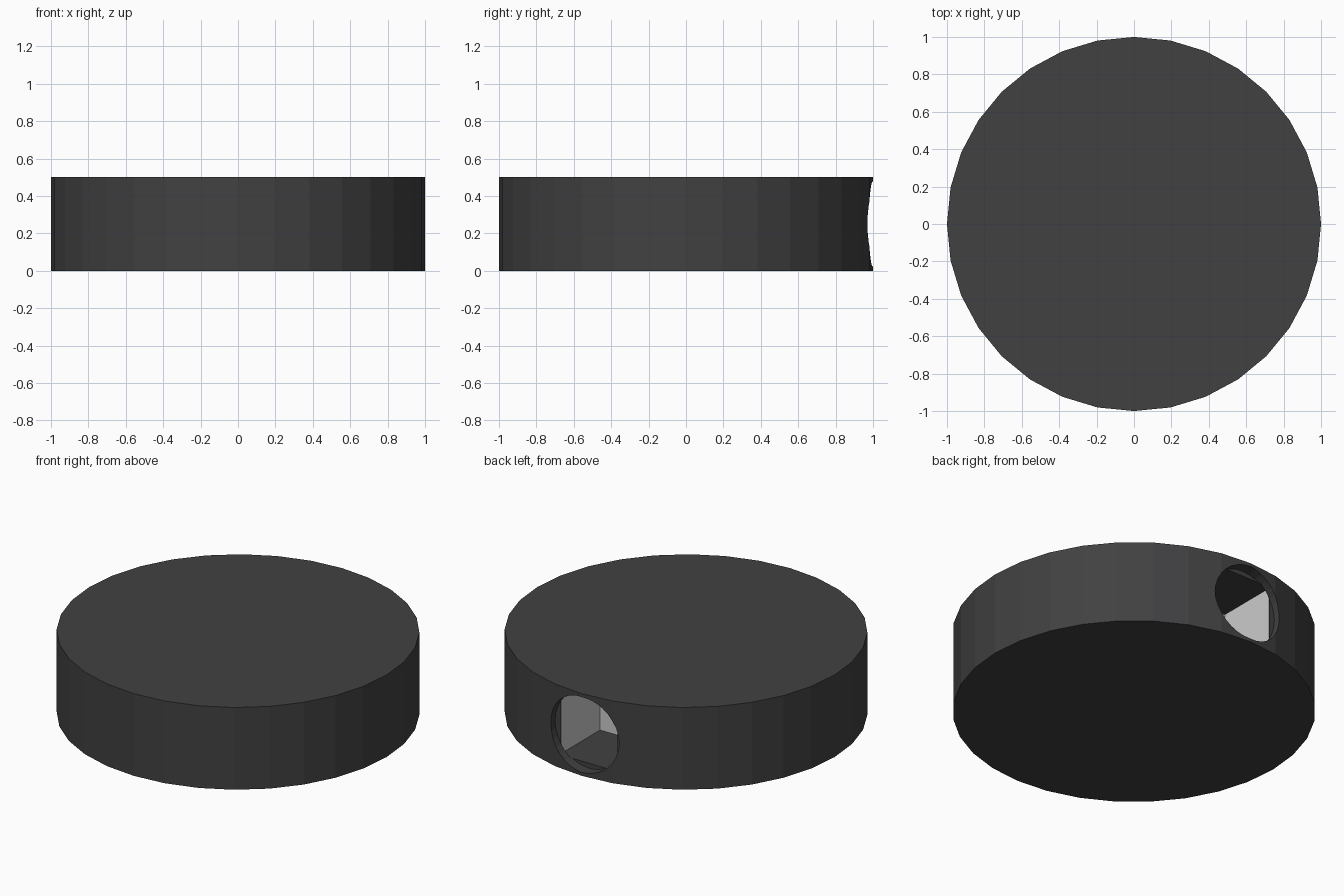
import bpy, math

if "Cube" in bpy.data.objects:
    bpy.data.objects.remove(bpy.data.objects["Cube"])


def cylinder(name, radius, depth, loc, rot=(0, 0, 0)):
    bpy.ops.mesh.primitive_cylinder_add(vertices=32, radius=radius, depth=depth,
                                        location=loc, rotation=rot)
    ob = bpy.context.object
    ob.name = name
    return ob


def cut(target, cutter):
    mod = target.modifiers.new("cut", 'BOOLEAN')
    mod.operation = 'DIFFERENCE'
    mod.solver = 'EXACT'
    mod.object = cutter
    bpy.context.view_layer.objects.active = target
    bpy.ops.object.modifier_apply(modifier=mod.name)
    bpy.data.objects.remove(cutter, do_unlink=True)


def panel(name, x0, x1, y0, y1, z0=0.05, z1=0.45):
    bpy.ops.mesh.primitive_cube_add(size=1, location=((x0 + x1) / 2, (y0 + y1) / 2, (z0 + z1) / 2))
    ob = bpy.context.object
    ob.name = name
    ob.scale = (x1 - x0, y1 - y0, z1 - z0)


# Dark hollow drum
shell = cylinder("drum_shell", 1.0, 0.5, (0, 0, 0.25))
dark = bpy.data.materials.new("dark_grey")
dark.diffuse_color = (0.053, 0.053, 0.055, 1)
dark.use_nodes = True
dark.node_tree.nodes["Principled BSDF"].inputs["Base Color"].default_value = dark.diffuse_color
shell.data.materials.append(dark)
cut(shell, cylinder("inner_cutter", 0.95, 0.4, (0, 0, 0.25)))

# Round opening at the back, only as deep as the wall
cut(shell, cylinder("opening_cutter", 0.23, 0.27, (0, 1.065, 0.25), (math.pi / 2, 0, 0)))

# Light compartment walls behind the opening
T = 0.04
for side, s in (("right", 1), ("left", -1)):
    a, b = sorted((s * 0.20, s * (0.20 + T)))
    panel(side + "_compartment_wall", a, b, 0.54 - T, 0.92)
panel("inner_compartment_wall", -0.20, 0.20, 0.54 - T, 0.54)
